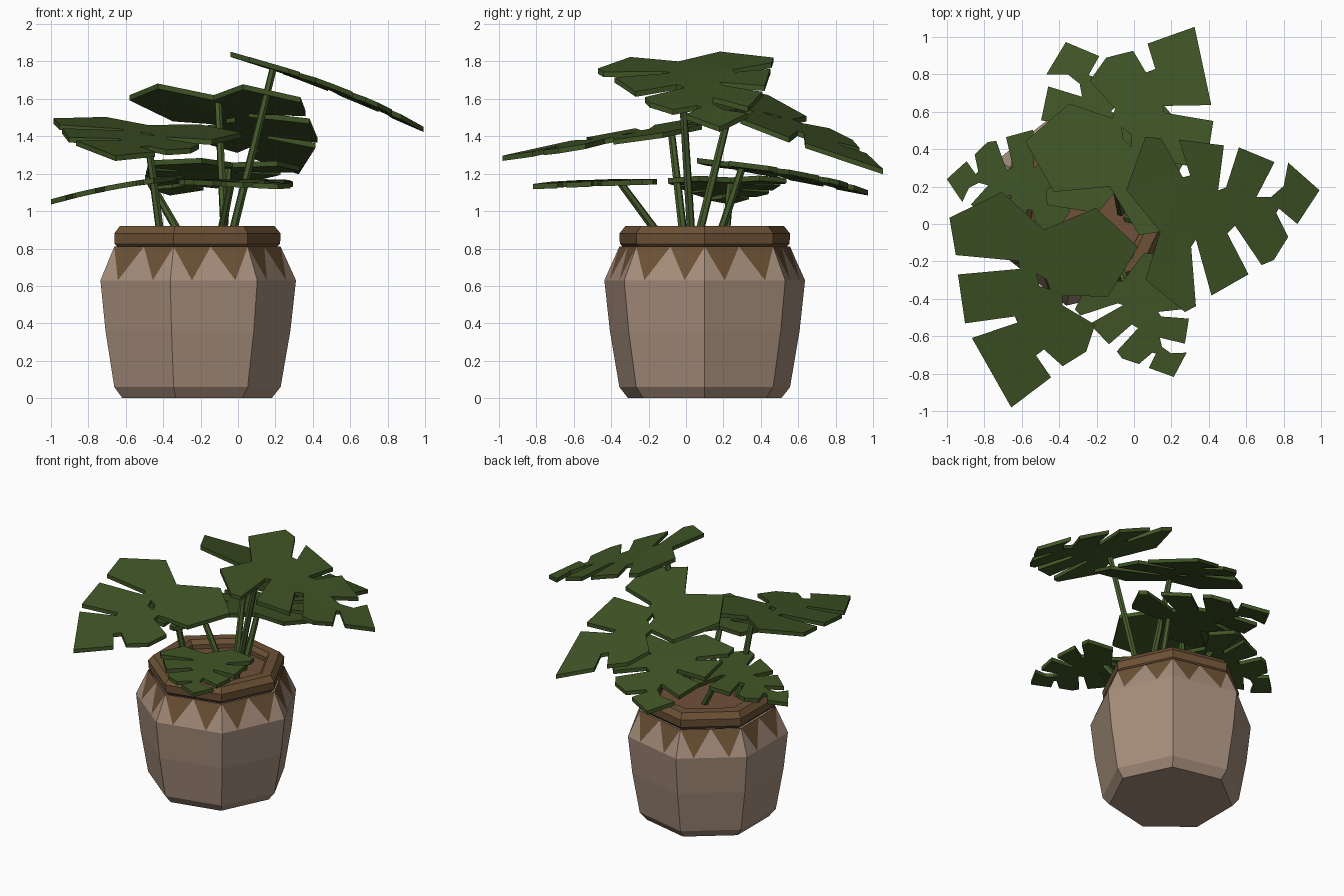
import bpy
import bmesh
from math import cos, sin, tau, radians
from mathutils import Vector

if "Cube" in bpy.data.objects:
    bpy.data.objects.remove(bpy.data.objects["Cube"], do_unlink=True)

POT_SIDES = 7
POT_CENTRE = Vector((-0.24, 0.10, 0))


def make_material(name, rgb):
    mat = bpy.data.materials.new(name)
    mat.use_nodes = True
    colour = (*rgb, 1)
    mat.diffuse_color = colour
    shader = mat.node_tree.nodes["Principled BSDF"]
    shader.inputs["Base Color"].default_value = colour
    shader.inputs["Roughness"].default_value = 0.9
    return mat


clay = make_material("pale clay", (0.38, 0.27, 0.20))
glaze = make_material("brown glaze", (0.15, 0.083, 0.036))
earth = make_material("soil brown", (0.16, 0.08, 0.042))
leaf_green = make_material("leaf green", (0.05, 0.09, 0.019))
stem_green = make_material("stem green", (0.062, 0.11, 0.026))


def finish(bm, name, *materials):
    bmesh.ops.recalc_face_normals(bm, faces=bm.faces[:])
    mesh = bpy.data.meshes.new(name)
    bm.to_mesh(mesh)
    bm.free()
    obj = bpy.data.objects.new(name, mesh)
    bpy.context.collection.objects.link(obj)
    for mat in materials:
        mesh.materials.append(mat)
    return obj


def corner(index, radius, z):
    """A pot corner; fractional indices lie on the flat side between corners."""
    low = int(index)
    ends = [Vector((radius * cos(tau * k / POT_SIDES), radius * sin(tau * k / POT_SIDES), z))
            for k in (low, low + 1)]
    return POT_CENTRE + ends[0].lerp(ends[1], index - low)


def ring(bm, radius, z):
    return [bm.verts.new(corner(k, radius, z)) for k in range(POT_SIDES)]


def bridge(bm, a, b):
    for k in range(POT_SIDES):
        n = (k + 1) % POT_SIDES
        bm.faces.new((a[k], a[n], b[n], b[k]))


# Pot body with a closed base
bm = bmesh.new()
rings = [ring(bm, r, z) for r, z in ((0.42, 0), (0.468, 0.06), (0.52, 0.36), (0.55, 0.63))]
for a, b in zip(rings, rings[1:]):
    bridge(bm, a, b)
bm.faces.new(rings[0])

# Zigzag shoulder: glaze triangles hang down from the rim, two on each side
top = [bm.verts.new(corner(k / 2, 0.468, 0.81)) for k in range(2 * POT_SIDES)]
tips = [bm.verts.new(corner(k / 2 + 0.25, 0.55, 0.63)) for k in range(2 * POT_SIDES)]
for k in range(2 * POT_SIDES):
    n = (k + 1) % (2 * POT_SIDES)
    bm.faces.new((top[k], tips[k], top[n])).material_index = 1
    if k % 2:
        edge = rings[-1][n // 2]
        bm.faces.new((top[n], tips[k], edge))
        bm.faces.new((top[n], edge, tips[n]))
    else:
        bm.faces.new((top[n], tips[k], tips[n]))
finish(bm, "pot_body", clay, glaze)

# Rim: a closed rolled section
bm = bmesh.new()
section = ((0.44, 0.80), (0.465, 0.825), (0.468, 0.88), (0.435, 0.92),
           (0.365, 0.92), (0.34, 0.89), (0.34, 0.80))
rings = [ring(bm, r, z) for r, z in section]
for a, b in zip(rings, rings[1:] + rings[:1]):
    bridge(bm, a, b)
finish(bm, "pot_rim", glaze)

# Soil
bm = bmesh.new()
bm.faces.new(ring(bm, 0.36, 0.86))
finish(bm, "soil", earth)

# Leaf outlines as (forward, sideways) from the notch where the stem meets
BROAD = ((0, 0), (-0.165, 0.25), (0, 0.51), (0.29, 0.40), (0.33, 0.16), (0.38, 0.17),
         (0.45, 0.36), (0.6, 0.34), (0.7, 0.23), (0.63, 0.115), (0.67, 0.08),
         (0.77, 0.18), (0.967, 0), (0.64, -0.275), (0.515, -0.05), (0.485, -0.07),
         (0.57, -0.325), (0.32, -0.41), (0.23, -0.09), (0.19, -0.105),
         (0.22, -0.44), (0.03, -0.51), (-0.155, -0.26))
BROAD_HOLE = ((0.24, 0), (0.3, 0.03), (0.31, 0.09), (0.26, 0.06))
SPLIT = ((0, 0), (-0.12, 0.26), (0.05, 0.51), (0.13, 0.48), (0.19, 0.25), (0.23, 0.25),
         (0.22, 0.45), (0.445, 0.36), (0.355, 0.135), (0.4, 0.14), (0.52, 0.33),
         (0.685, 0.206), (0.545, 0.05), (0.62, 0.03), (0.7, 0.07), (0.755, 0.185),
         (0.88, 0), (0.72, -0.145), (0.645, -0.04), (0.625, -0.06),
         (0.655, -0.2), (0.55, -0.3), (0.48, -0.31), (0.395, -0.07), (0.345, -0.1),
         (0.4, -0.34), (0.18, -0.4), (0.174, -0.09), (0.14, -0.12), (0.085, -0.435),
         (0.02, -0.45), (-0.14, -0.23))


def make_leaf(name, outline, hole, notch, angle, size, droop, curl, roll):
    bm = bmesh.new()
    for loop in (outline, hole):
        verts = [bm.verts.new((f, s, 0)) for f, s in loop]
        for a, b in zip(verts, verts[1:] + verts[:1]):
            bm.edges.new((a, b))
    bmesh.ops.triangle_fill(bm, use_beauty=True, edges=bm.edges[:], normal=(0, 0, 1))
    # Crease lines let the blade bend
    for forward in (0.3, 0.6):
        bmesh.ops.bisect_plane(bm, geom=bm.verts[:] + bm.edges[:] + bm.faces[:],
                               plane_co=(forward, 0, 0), plane_no=(1, 0, 0))
    ca, sa = cos(radians(angle)), sin(radians(angle))
    for v in bm.verts:
        f, s = v.co.x * size, v.co.y * size
        v.co = Vector(notch) + Vector((f * ca - s * sa, f * sa + s * ca,
                                       -droop * f - curl * f * f + roll * s))
    # Thickness
    extruded = bmesh.ops.extrude_face_region(bm, geom=bm.faces[:], use_keep_orig=True)
    lower = [g for g in extruded["geom"] if isinstance(g, bmesh.types.BMVert)]
    bmesh.ops.translate(bm, verts=lower, vec=(0, 0, -0.028))
    finish(bm, name, leaf_green)


def make_stem(name, foot, head, radius=0.023, sides=6):
    foot, head = Vector(foot), Vector(head)
    axis = head - foot
    bm = bmesh.new()
    bmesh.ops.create_cone(bm, cap_ends=True, segments=sides, radius1=radius,
                          radius2=radius * 0.85, depth=axis.length)
    bmesh.ops.rotate(bm, verts=bm.verts[:], matrix=axis.to_track_quat("Z", "Y").to_matrix())
    bmesh.ops.translate(bm, verts=bm.verts[:], vec=(foot + head) / 2)
    finish(bm, name, stem_green)


# name, outline, hole, notch, angle, size, droop, curl, roll, stem foot
PLANTS = (
    ("left_tall", SPLIT, (), (0.14, -0.04, 1.80), 14.5, 1, 0.3, 0.11, 0.07, (-0.04, 0.03)),
    ("front_broad", BROAD, BROAD_HOLE, (-0.48, -0.03, 1.46), -100.5, 1, 0.15, 0.02, -0.08,
     (-0.41, -0.01)),
    ("back_broad", BROAD, BROAD_HOLE, (-0.13, 0.20, 1.62), 62, 1, 0.38, 0.03, 0, (-0.07, 0.06)),
    ("right_small", SPLIT, (), (-0.42, 0.24, 1.18), 180, 0.66, 0.12, 0.14, 0, (-0.29, 0.21)),
    ("front_small", SPLIT, (), (-0.06, -0.305, 1.17), -62, 0.66, 0.02, 0.04, 0, (-0.1, -0.12)),
    ("back_low", SPLIT, (), (-0.03, 0.255, 1.26), 115, 0.9, 0.14, 0.06, 0.04, (-0.08, 0.17)),
)
for name, outline, hole, notch, angle, size, droop, curl, roll, foot in PLANTS:
    make_leaf(name + "_leaf", outline, hole, notch, angle, size, droop, curl, roll)
    reach = 0.05
    head = Vector(notch) + Vector((reach * cos(radians(angle)), reach * sin(radians(angle)),
                                   -droop * reach - 0.02))
    make_stem(name + "_stem", (*foot, 0.84), head)
